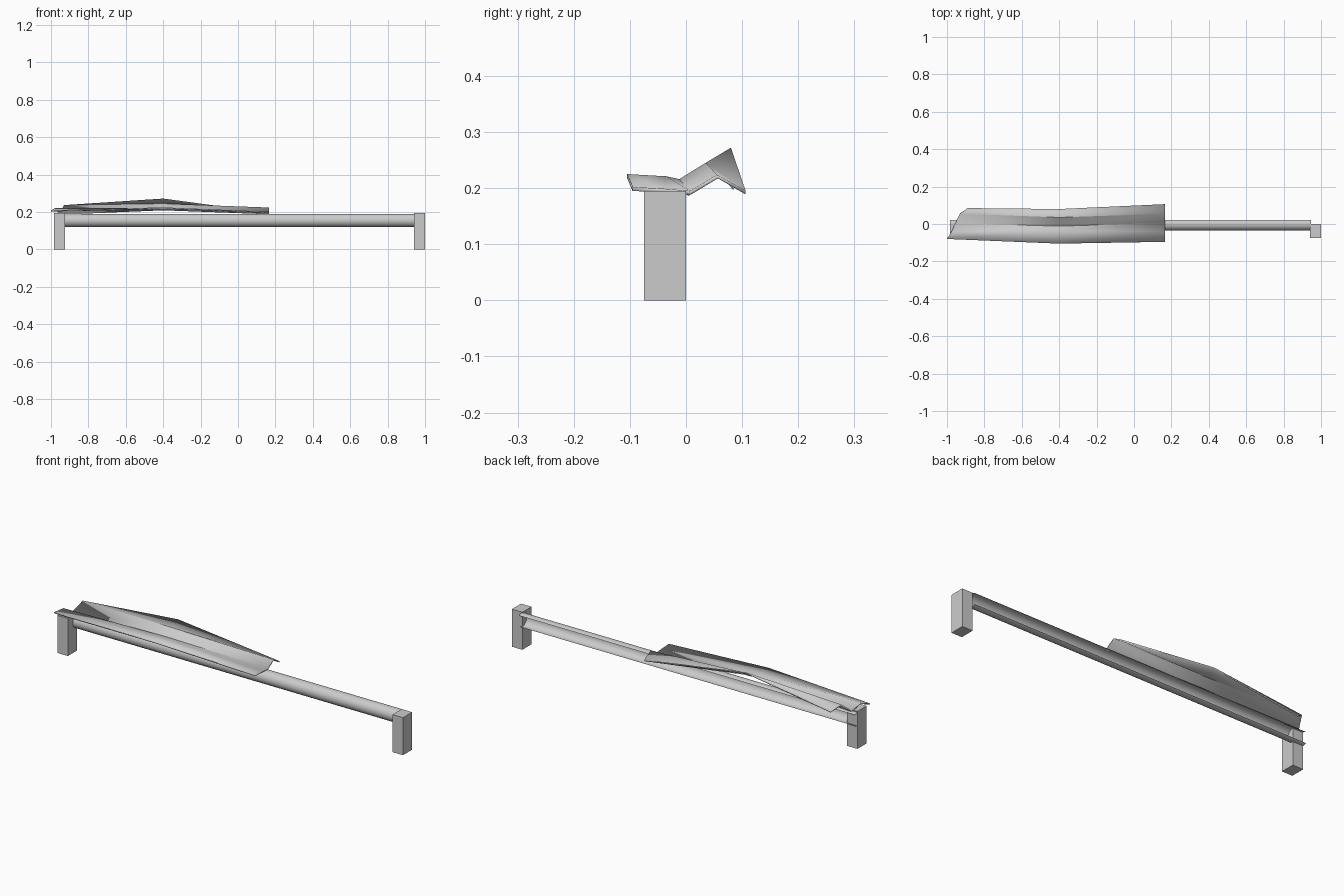
import bpy, bmesh, math

if "Cube" in bpy.data.objects:
    bpy.data.objects.remove(bpy.data.objects["Cube"])

grey = bpy.data.materials.new("light_grey")
grey.use_nodes = True
colour = (0.6, 0.6, 0.6, 1)
grey.diffuse_color = colour
grey.node_tree.nodes["Principled BSDF"].inputs["Base Color"].default_value = colour


def make_sheet(name, rows):
    """Skin a sheet across rows of points."""
    bm = bmesh.new()
    verts = [[bm.verts.new(p) for p in row] for row in rows]
    for a, b in zip(verts, verts[1:]):
        for i in range(len(a) - 1):
            bm.faces.new((a[i], a[i + 1], b[i + 1], b[i]))
    mesh = bpy.data.meshes.new(name)
    bm.to_mesh(mesh)
    bm.free()
    mesh.materials.append(grey)
    obj = bpy.data.objects.new(name, mesh)
    bpy.context.collection.objects.link(obj)
    bpy.ops.object.select_all(action='DESELECT')
    obj.select_set(True)
    bpy.context.view_layer.objects.active = obj
    bpy.ops.object.shade_smooth_by_angle(angle=math.radians(30))
    return obj


# Square end posts
for name, x in (("right_post", -0.955), ("left_post", 0.97)):
    bpy.ops.mesh.primitive_cube_add(size=1, location=(x, -0.0375, 0.0975))
    post = bpy.context.object
    post.name = name
    post.scale = (0.06, 0.075, 0.195)
    post.data.materials.append(grey)

# Rail: a rounded channel, open at the back
radius, gap, steps = 0.035, math.radians(55), 24
angles = [gap + (2 * math.pi - 2 * gap) * i / steps for i in range(steps + 1)]
make_sheet("rail", [[(x, radius * math.cos(a), 0.155 + radius * math.sin(a))
                     for a in angles] for x in (0.945, -0.985)])

# Bent folded plate: front edge, front crest, valley, rear crest, rear edge
plate = make_sheet("bent_plate", [
    [(-1.0, -0.08, 0.21), (-0.975, -0.04, 0.222), (-0.955, 0.005, 0.193),
     (-0.93, 0.055, 0.237), (-0.89, 0.085, 0.203)],
    [(-0.4, -0.105, 0.225), (-0.4, -0.035, 0.221), (-0.4, -0.012, 0.216),
     (-0.4, 0.035, 0.245), (-0.4, 0.08, 0.272)],
    [(0.165, -0.095, 0.202), (0.165, -0.04, 0.199), (0.165, 0.007, 0.195),
     (0.165, 0.055, 0.224), (0.165, 0.106, 0.196)],
])
solid = plate.modifiers.new("thickness", 'SOLIDIFY')
solid.thickness = 0.007
solid.offset = 1
